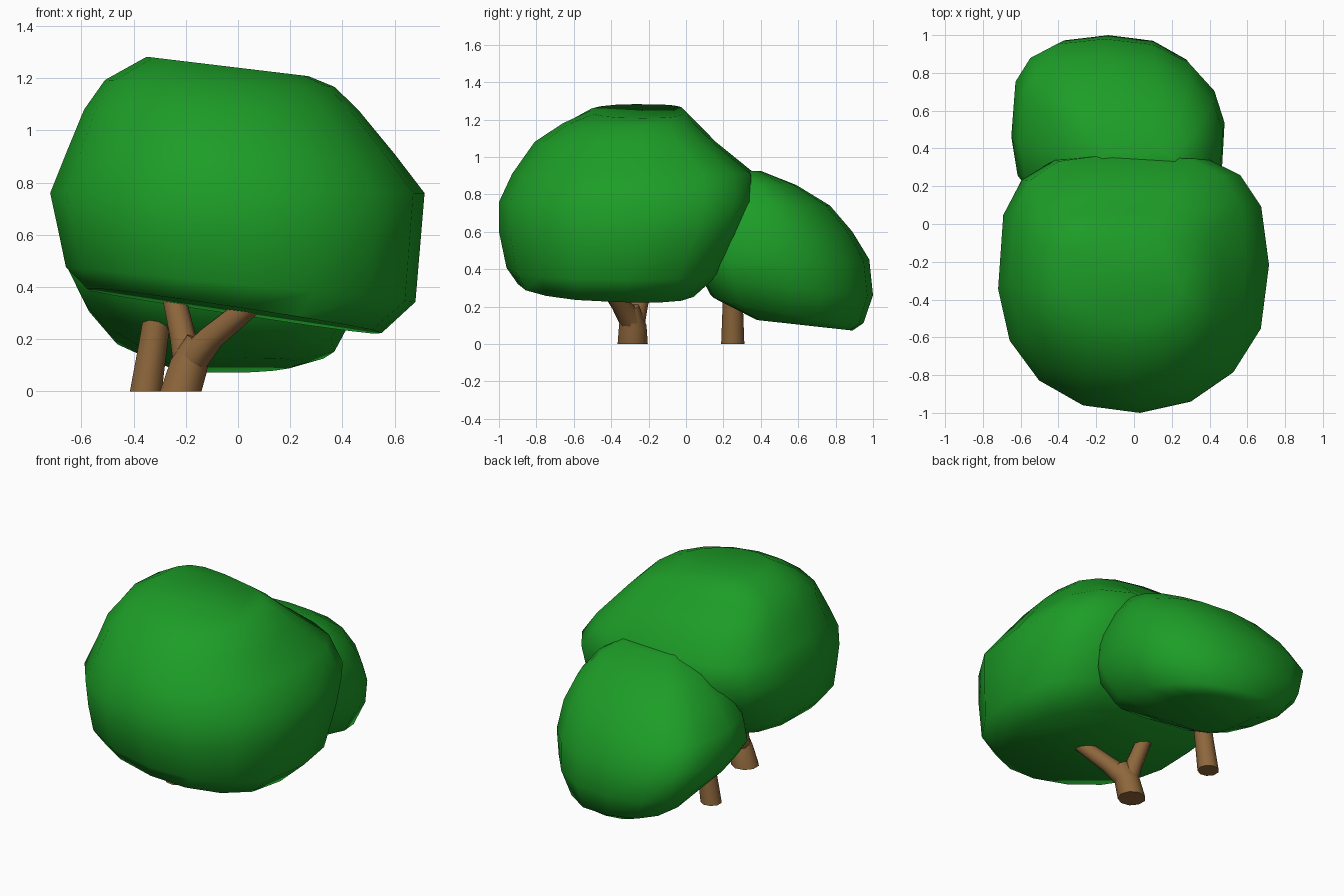
import bpy, bmesh, math
from mathutils import Vector

cube = bpy.data.objects.get("Cube")
if cube:
    bpy.data.objects.remove(cube)


def material(name, colour):
    mat = bpy.data.materials.new(name)
    mat.use_nodes = True
    mat.diffuse_color = colour
    mat.node_tree.nodes["Principled BSDF"].inputs["Base Color"].default_value = colour
    return mat


leaf_green = material("leaf green", (0.012, 0.335, 0.02, 1))
bark_brown = material("bark brown", (0.27, 0.135, 0.045, 1))


def loft(name, rings, mat, angle):
    """Skin a stack of closed point rings and cap both ends."""
    bm = bmesh.new()
    loops = [[bm.verts.new(p) for p in ring] for ring in rings]
    for low, high in zip(loops, loops[1:]):
        for i in range(len(low)):
            j = (i + 1) % len(low)
            bm.faces.new((low[i], low[j], high[j], high[i]))
    bm.faces.new(loops[0][::-1])
    bm.faces.new(loops[-1])
    bmesh.ops.recalc_face_normals(bm, faces=bm.faces)
    mesh = bpy.data.meshes.new(name)
    bm.to_mesh(mesh)
    bm.free()
    mesh.materials.append(mat)
    obj = bpy.data.objects.new(name, mesh)
    bpy.context.collection.objects.link(obj)
    bpy.ops.object.select_all(action="DESELECT")
    obj.select_set(True)
    bpy.context.view_layer.objects.active = obj
    bpy.ops.object.shade_smooth_by_angle(angle=math.radians(angle))
    return obj


def power(value, exponent):
    return math.copysign(abs(value) ** exponent, value)


def canopy_ring(corners, z, x0, x1, y0, y1, tilt_x=0, tilt_y=0, sides=16):
    """Rounded outline; each quadrant has its own corner exponent (low is boxy)."""
    cx, cy = (x0 + x1) / 2, (y0 + y1) / 2
    points = []
    for i in range(sides):
        a = math.tau * (i + 0.1) / sides
        e = corners[int(4 * a / math.tau) % 4]
        dx = power(math.cos(a), e) * (x1 - x0) / 2
        dy = power(math.sin(a), e) * (y1 - y0) / 2
        points.append((cx + dx, cy + dy, z + tilt_x * dx + tilt_y * dy))
    return points


def limb(name, path, sides=9):
    """Tapered round limb through (x, y, z, radius) stations."""
    centres = [Vector(p[:3]) for p in path]
    rings = []
    for i, (c, p) in enumerate(zip(centres, path)):
        d = centres[min(i + 1, len(path) - 1)] - centres[max(i - 1, 0)]
        # The foot is cut level with the ground
        d = Vector((0, 0, 1)) if c.z == 0 else d.normalized()
        u = Vector((0, 1, 0)).cross(d).normalized()
        v = d.cross(u)
        rings.append([c + p[3] * (u * math.cos(math.tau * k / sides)
                                  + v * math.sin(math.tau * k / sides))
                      for k in range(sides)])
    return loft(name, rings, bark_brown, 50)


# Large front canopy, boxier at the back, with a sloping underside and top
front_corners = (0.62, 0.62, 0.93, 0.98)
loft("front_canopy", [canopy_ring(front_corners, *r) for r in (
    (0.31, -0.58, 0.55, -0.9, 0.06, -0.15, -0.03),
    (0.41, -0.66, 0.68, -0.96, 0.2, -0.1),
    (0.6, -0.69, 0.7, -1.0, 0.33, -0.03),
    (0.76, -0.72, 0.715, -1.0, 0.38),
    (0.91, -0.66, 0.6, -0.93, 0.37),
    (1.08, -0.59, 0.46, -0.81, 0.16),
    (1.18, -0.51, 0.37, -0.66, 0.06, -0.03),
    (1.245, -0.35, 0.27, -0.52, -0.01, -0.12),
)], leaf_green, 55)

# Smaller back canopy, leaning backward, rounded off at its left rear
back_corners = (1.05, 0.64, 0.64, 0.48)
loft("back_canopy", [canopy_ring(back_corners, *r) for r in (
    (0.1, -0.26, 0.22, 0.38, 0.89, 0, -0.11),
    (0.19, -0.48, 0.37, 0.13, 0.95, -0.08, -0.2),
    (0.32, -0.59, 0.45, 0.07, 1.0, -0.03, -0.13),
    (0.45, -0.65, 0.48, 0.06, 0.98, -0.03),
    (0.6, -0.61, 0.47, 0.07, 0.89),
    (0.74, -0.49, 0.42, 0.1, 0.77),
    (0.85, -0.35, 0.34, 0.18, 0.59),
    (0.925, -0.17, 0.22, 0.25, 0.4),
)], leaf_green, 55)

# Forked front trunk
limb("front_trunk", [(-0.222, -0.285, 0, 0.082), (-0.19, -0.285, 0.1, 0.075),
                     (-0.15, -0.3, 0.2, 0.05)])
limb("right_branch", [(-0.19, -0.28, 0.1, 0.06), (-0.215, -0.25, 0.22, 0.05),
                      (-0.255, -0.19, 0.4, 0.045)])
limb("left_branch", [(-0.18, -0.29, 0.12, 0.065), (-0.1, -0.35, 0.21, 0.05),
                     (0.06, -0.44, 0.34, 0.042)])

# Straight back trunk
limb("back_trunk", [(-0.355, 0.25, 0, 0.063), (-0.33, 0.25, 0.16, 0.057),
                    (-0.3, 0.25, 0.36, 0.052)])
